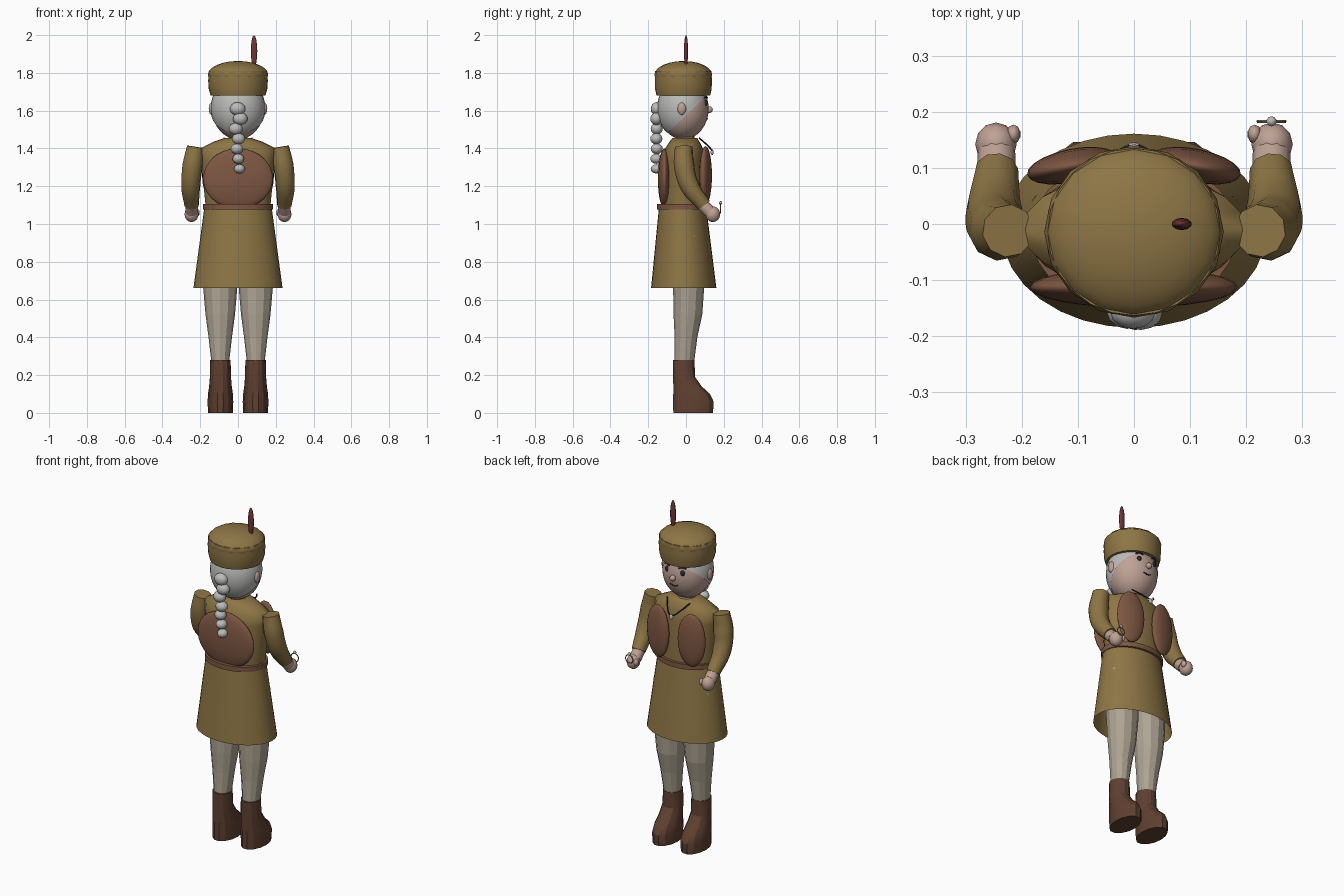
import bpy, bmesh
from math import sin, cos, pi, radians
from mathutils import Vector

if "Cube" in bpy.data.objects:
    bpy.data.objects.remove(bpy.data.objects["Cube"])

COL = dict(olive=(.27, .18, .06), leather=(.21, .095, .055), boot=(.115, .052, .03),
           skin=(.52, .36, .30), tights=(.42, .37, .29), red=(.17, .035, .035),
           brass=(.32, .21, .08), dark=(.02, .025, .035), hair=(.5, .5, .49))
MATS = {}


def finish(ob, color, angle=40):
    if color not in MATS:
        MATS[color] = bpy.data.materials.new(color)
        MATS[color].diffuse_color = (*COL[color], 1)
    ob.data.materials.append(MATS[color])
    bpy.ops.object.select_all(action='DESELECT')
    ob.select_set(True)
    bpy.context.view_layer.objects.active = ob
    if ob.type == 'CURVE':
        bpy.ops.object.convert(target='MESH')
        ob = bpy.context.object
    if angle:
        bpy.ops.object.shade_smooth_by_angle(angle=radians(angle))
    return ob


def loft(name, sections, color, x=0, n=16, cap=True, angle=40):
    """Stack of ellipses: (z, centre y, radius x, radius y)."""
    bm = bmesh.new()
    rings = [[bm.verts.new((x + rx * cos(2 * pi * i / n), cy + ry * sin(2 * pi * i / n), z))
              for i in range(n)] for z, cy, rx, ry in sections]
    for a, b in zip(rings, rings[1:]):
        for i in range(n):
            j = (i + 1) % n
            bm.faces.new((a[i], a[j], b[j], b[i]))
    if cap:
        bm.faces.new(rings[0][::-1])
        bm.faces.new(rings[-1])
    me = bpy.data.meshes.new(name)
    bm.to_mesh(me)
    bm.free()
    ob = bpy.data.objects.new(name, me)
    bpy.context.collection.objects.link(ob)
    return finish(ob, color, angle)


def ball(name, loc, r, color, seg=16, rings=10, rot=(0, 0, 0)):
    bpy.ops.mesh.primitive_uv_sphere_add(segments=seg, ring_count=rings, radius=1,
                                         location=loc, rotation=rot)
    ob = bpy.context.object
    ob.name = name
    ob.scale = r if isinstance(r, tuple) else (r, r, r)
    return finish(ob, color, 60)


def tube(name, pts, color, depth=1.0, res=3):
    """Smooth tube through points (x, y, z, radius)."""
    cu = bpy.data.curves.new(name, 'CURVE')
    cu.dimensions = '3D'
    cu.bevel_depth, cu.bevel_resolution, cu.use_fill_caps = depth, res, True
    cu.resolution_u = 5
    sp = cu.splines.new('BEZIER')
    sp.bezier_points.add(len(pts) - 1)
    for p, q in zip(sp.bezier_points, pts):
        p.co, p.radius = q[:3], q[3]
        p.handle_left_type = p.handle_right_type = 'AUTO'
    ob = bpy.data.objects.new(name, cu)
    bpy.context.collection.objects.link(ob)
    return finish(ob, color, 45)


# Torso, belt and open skirt
loft('torso', [(1.08, -.012, .17, .118), (1.2, -.012, .182, .118), (1.34, -.012, .195, .108),
               (1.4, -.01, .2, .1), (1.435, -.008, .13, .08), (1.455, -.006, .07, .065)],
     'olive', n=20, angle=60)
loft('skirt', [(1.09, -.018, .178, .125), (.66, -.012, .236, .173)], 'olive', n=32, cap=False)
loft('belt', [(1.077, -.016, .184, .138), (1.106, -.016, .184, .138)], 'leather', n=32)
loft('neck', [(1.43, -.005, .05, .05), (1.5, -.005, .05, .05)], 'skin')

# Head and hair cap sliced along a sloping hairline
ball('head', (0, -.014, 1.61), (.138, .134, .162), 'skin', 24, 16)
hair = ball('hair', (0, -.016, 1.612), (.145, .137, .166), 'hair', 24, 16)
bpy.ops.object.transform_apply(location=True, rotation=True, scale=True)
bm = bmesh.new()
bm.from_mesh(hair.data)
bmesh.ops.bisect_plane(bm, geom=bm.verts[:] + bm.edges[:] + bm.faces[:],
                       plane_co=Vector((0, .11, 1.68)), plane_no=Vector((0, .19, -.2)),
                       clear_outer=True)
bm.to_mesh(hair.data)
bm.free()

# Face
ball('nose', (0, .125, 1.605), .017, 'skin')
tube('mouth', [(-.025, .111, 1.562, 1), (0, .113, 1.556, 1), (.025, .111, 1.562, 1)], 'dark', .003, 1)
for s, side in ((-1, 'left'), (1, 'right')):
    ball(f'{side}_eye', (s * .05, .103, 1.64), (.014, .011, .017), 'dark', 12, 8)
    tube(f'{side}_eyebrow', [(s * .03, .114, 1.668, 1), (s * .05, .108, 1.674, 1),
                             (s * .07, .097, 1.668, 1)], 'dark', .004, 1)
    ball(f'{side}_ear', (s * .14, -.022, 1.61), (.015, .023, .033), 'skin', 12, 8)

# Braid of beads down the back of the head
for i, x in enumerate((-.002, .012, -.012, .003, -.006, .002, .008)):
    r = .041 - .002 * i
    ball(f'braid_bead_{i}', (x, -.155 - .002 * (i % 2), 1.61 - .053 * i),
         (r, .032, r * .85), 'hair', 12, 8)

# Beret with band and feather
loft('hat_band', [(1.68, -.014, .145, .142), (1.715, -.014, .155, .15), (1.76, -.014, .158, .151),
                  (1.81, -.014, .154, .149)], 'olive', n=24)
ball('hat_crown', (0, -.014, 1.79), (.16, .153, .073), 'olive', 16, 12)
ball('feather', (.085, 0, 1.915), (.018, .011, .085), 'red', 10, 8)

# Backpack and front vest panels
ball('backpack', (0, -.113, 1.24), (.185, .036, .16), 'leather', 24, 14)
for s, side in ((-1, 'left'), (1, 'right')):
    ball(f'{side}_vest_panel', (s * .11, .104, 1.257), (.082, .03, .155), 'leather',
         20, 12, (0, 0, -s * .2))

# Arms, hands, legs and boots
for s, side in ((-1, 'left'), (1, 'right')):
    tube(f'{side}_sleeve', [(s * .224, -.012, 1.408, .047), (s * .24, -.01, 1.31, .055),
                            (s * .25, .02, 1.2, .051), (s * .245, .095, 1.1, .039)], 'olive')
    tube(f'{side}_wrist', [(s * .245, .085, 1.105, .034), (s * .245, .125, 1.065, .034)], 'skin')
    ball(f'{side}_hand', (s * .246, .142, 1.052), (.037, .039, .042), 'skin', 12, 8)
    ball(f'{side}_thumb', (s * .215, .16, 1.06), (.013, .017, .02), 'skin', 10, 6)
    loft(f'{side}_leg', [(.26, -.01, .046, .052), (.4, .0, .062, .06), (.52, .01, .078, .076),
                         (.66, .014, .09, .082), (.94, .0, .1, .09)],
         'tights', s * .094, 12, angle=0)
    loft(f'{side}_boot', [(0, .038, .066, .108), (.06, .039, .068, .11), (.1, .03, .066, .1),
                          (.14, .008, .06, .077), (.19, -.01, .056, .06), (.28, -.012, .054, .058)],
         'boot', s * .093, 14, angle=25)

# Ring held in the right hand
bpy.ops.mesh.primitive_torus_add(location=(.245, .183, 1.082), rotation=(pi / 2, 0, 0),
                                 major_radius=.024, minor_radius=.003,
                                 major_segments=20, minor_segments=6)
ring = bpy.context.object
ring.name = 'held_ring'
finish(ring, 'brass')
ball('ring_gem', (.245, .183, 1.112), .009, 'hair', 10, 6)

# Necklace cord and pendant
tube('necklace', [(-.075, .07, 1.455, 1), (-.045, .11, 1.42, 1), (0, .138, 1.39, 1),
                  (.045, .11, 1.42, 1), (.075, .07, 1.455, 1)], 'dark', .004, 1)
ball('pendant', (0, .138, 1.38), (.013, .008, .016), 'hair', 10, 6)

for m in bpy.data.materials:
    if m.users and not m.is_grease_pencil:
        m.use_nodes = True
        m.node_tree.nodes["Principled BSDF"].inputs["Base Color"].default_value = m.diffuse_color
